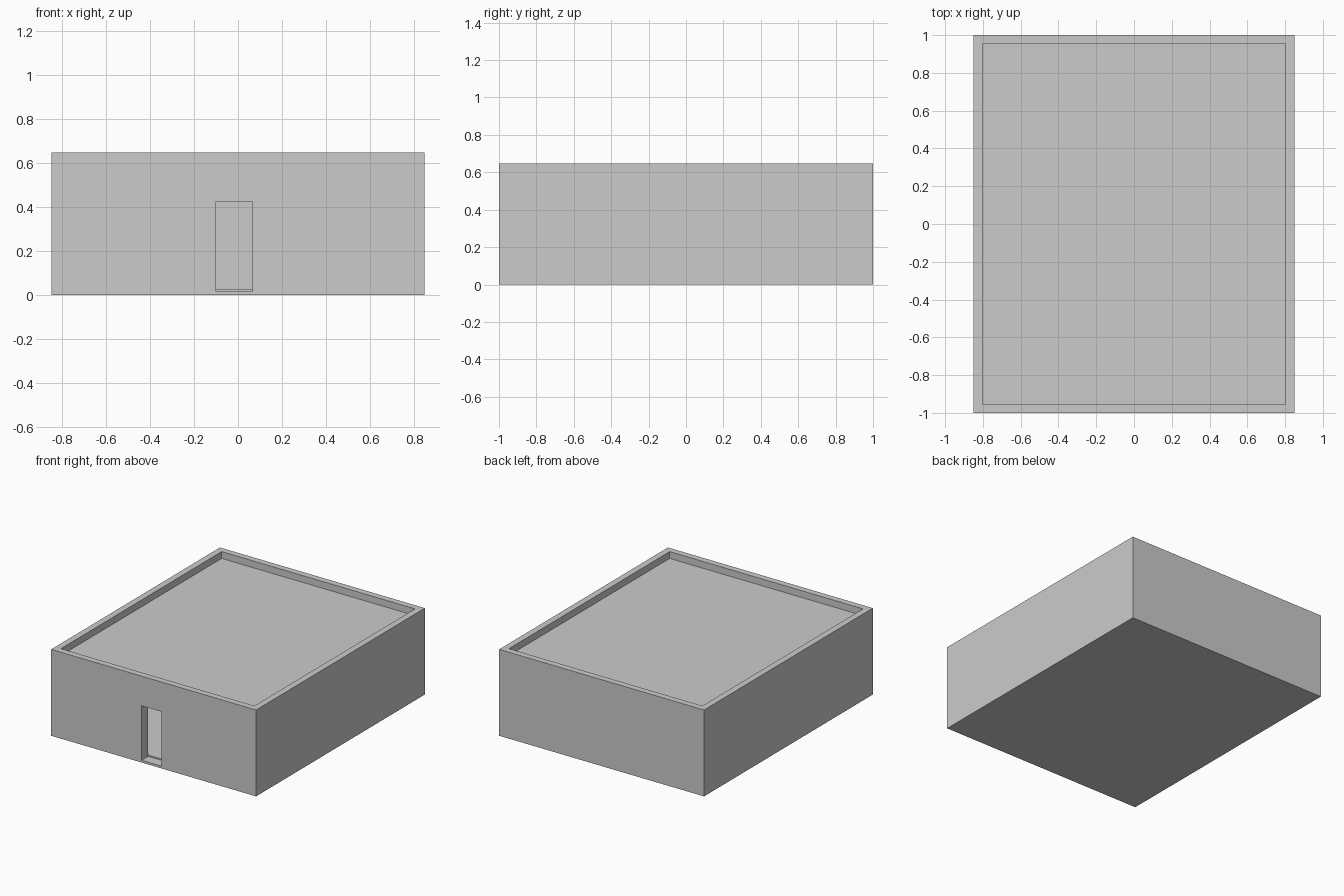
import bpy

if "Cube" in bpy.data.objects:
    bpy.data.objects.remove(bpy.data.objects["Cube"])

W, D, H = 1.70, 2.0, 0.648      # outer size
RIM = 0.048                     # parapet thickness
WALL = 0.075                    # room wall thickness
FLOOR, CEILING, ROOF = 0.027, 0.55, 0.597

grey = bpy.data.materials.new("plain grey")
grey.diffuse_color = (0.6, 0.6, 0.6, 1.0)
grey.use_nodes = True
grey.node_tree.nodes["Principled BSDF"].inputs["Base Color"].default_value = grey.diffuse_color


def box(name, x0, x1, y0, y1, z0, z1):
    """Axis-aligned box between two corners."""
    bpy.ops.mesh.primitive_cube_add(
        size=1, location=((x0 + x1) / 2, (y0 + y1) / 2, (z0 + z1) / 2))
    ob = bpy.context.object
    ob.name = name
    ob.scale = (x1 - x0, y1 - y0, z1 - z0)
    bpy.ops.object.transform_apply(location=True, rotation=False, scale=True)
    ob.data.materials.append(grey)
    return ob


def carve(target, cutter):
    """Subtract the cutter from the target and delete it."""
    mod = target.modifiers.new("cut", 'BOOLEAN')
    mod.operation = 'DIFFERENCE'
    mod.solver = 'EXACT'
    mod.object = cutter
    bpy.context.view_layer.objects.active = target
    bpy.ops.object.modifier_apply(modifier=mod.name)
    bpy.data.objects.remove(cutter)


# Solid block of the building
building = box("building", -W/2, W/2, -D/2, D/2, 0, H)

# Sunken flat roof behind the parapet
carve(building, box("roof_recess", -W/2 + RIM, W/2 - RIM,
                    -D/2 + RIM, D/2 - RIM, ROOF, H + 0.1))

# Hollow room inside
carve(building, box("room", -W/2 + WALL, W/2 - WALL,
                    -D/2 + WALL, D/2 - WALL, FLOOR, CEILING))

# Doorway in the front wall, its sill slightly below the floor
carve(building, box("doorway", -0.10, 0.067,
                    -D/2 - 0.1, -D/2 + WALL + 0.002, 0.017, 0.425))
